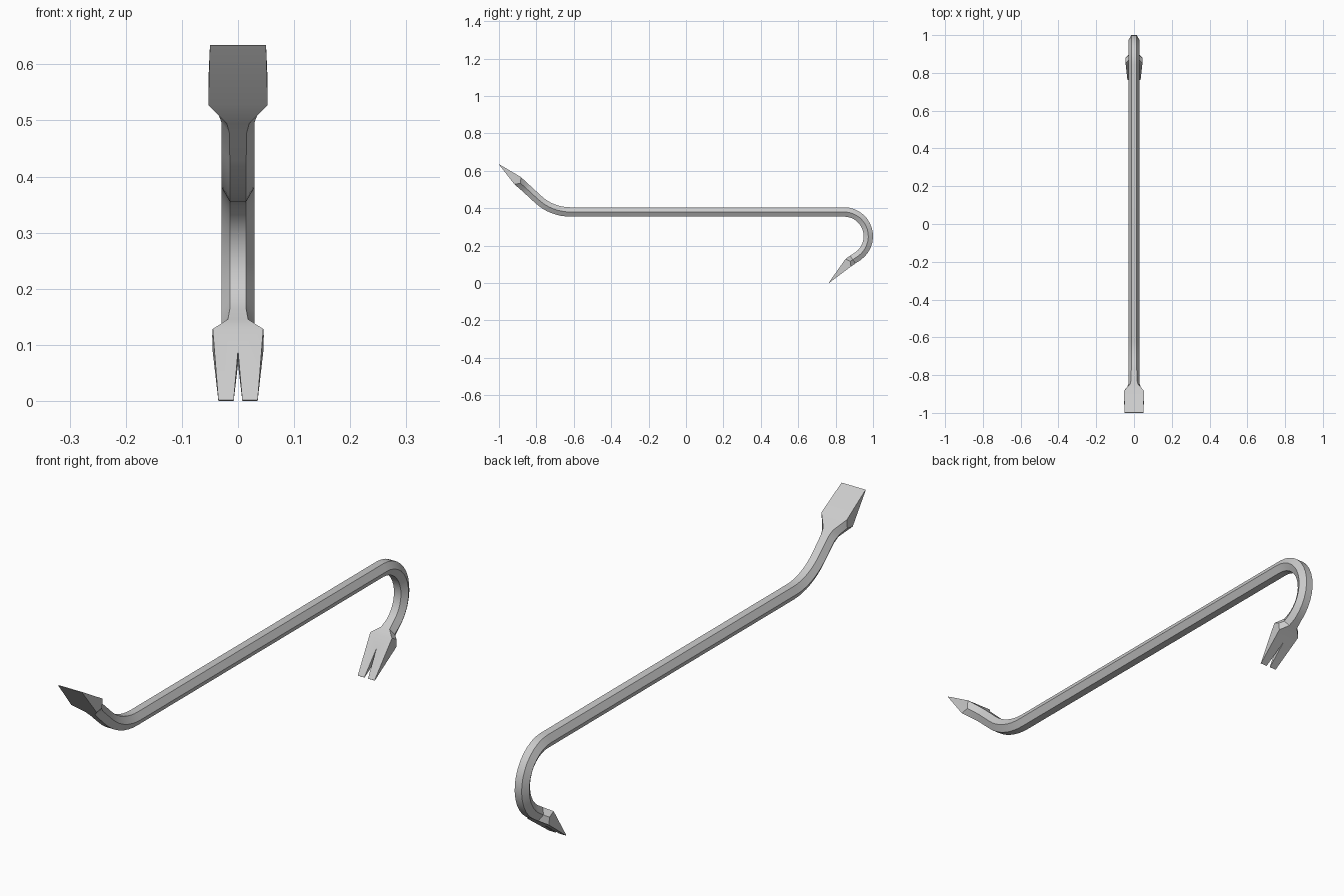
import bpy, bmesh
from math import sin, cos, radians, pi
from mathutils import Vector

if "Cube" in bpy.data.objects:
    bpy.data.objects.remove(bpy.data.objects["Cube"])

A, B, H = 0.029, 0.0145, 0.025   # hexagonal bar: half width, half flat, half height
rings = []


def ring(y, z, deg, a=A, b=B, h=H, shift=0.0):
    """Six-sided section at (y, z), facing along deg in the yz plane."""
    t = Vector((0, cos(radians(deg)), sin(radians(deg))))
    n = Vector((0, -t.z, t.y))
    c = Vector((0, y, z))
    section = [(a, 0, shift), (b, h, 0), (-b, h, 0),
               (-a, 0, shift), (-b, -h, 0), (b, -h, 0)]
    rings.append([c + Vector((u, 0, 0)) + n * v + t * s for u, v, s in section])


def back(y, z, deg, d):
    return y + cos(radians(deg)) * d, z + sin(radians(deg)) * d


# chisel end: thin tip, wide shoulder, flare into the bar
ring(-0.999, 0.634, -41, 0.05, 0.05, 0.001)
ring(-0.90, 0.547, -42, 0.053, 0.053, 0.026, 0.02)
ring(*back(-0.90, 0.547, -42, 0.05), -42, 0.036, 0.02)
ring(*back(-0.90, 0.547, -42, 0.075), -42, 0.0295, 0.0155)

# gentle bend up to the chisel
for i in range(9):
    d = -43 * (1 - i / 8)
    ring(-0.62 + 0.25 * sin(radians(d)), 0.63 - 0.25 * cos(radians(d)), d)

# hook bend at the far end
for i in range(15):
    d = -145 * i / 14
    r = radians(90 + d)
    ring(0.845 + 0.13 * cos(r), 0.25 + 0.13 * sin(r), d)

# claw end: flare, shoulder, thin tip
ring(*back(0.867, 0.108, -145, -0.03), -145, 0.0295, 0.018)
ring(0.867, 0.108, -145, 0.046, 0.045, 0.025, -0.014)
ring(0.764, 0.001, -134, 0.035, 0.035, 0.001)

# skin the sections
bm = bmesh.new()
loops = [[bm.verts.new(p) for p in r] for r in rings]
for p, q in zip(loops, loops[1:]):
    for i in range(6):
        j = (i + 1) % 6
        bm.faces.new((p[i], p[j], q[j], q[i]))
bm.faces.new(loops[0])
bm.faces.new(loops[-1])
bmesh.ops.recalc_face_normals(bm, faces=bm.faces)
me = bpy.data.meshes.new("crowbar")
bm.to_mesh(me)
bm.free()
bar = bpy.data.objects.new("crowbar", me)
bpy.context.collection.objects.link(bar)

# nail slot: tapered prism cut through the claw
apex = Vector((0, 0.827, 0.09))
d = Vector((0, -0.7, -0.714))
n = Vector((0, 0.714, -0.7))
tri = [apex, apex + d * 0.16 + Vector((0.0114, 0, 0)), apex + d * 0.16 - Vector((0.0114, 0, 0))]
bm = bmesh.new()
f = bm.faces.new([bm.verts.new(p - n * 0.06) for p in tri])
ex = bmesh.ops.extrude_face_region(bm, geom=[f])
bmesh.ops.translate(bm, vec=n * 0.12,
                    verts=[v for v in ex["geom"] if isinstance(v, bmesh.types.BMVert)])
bmesh.ops.recalc_face_normals(bm, faces=bm.faces)
cm = bpy.data.meshes.new("slot_cutter")
bm.to_mesh(cm)
bm.free()
cutter = bpy.data.objects.new("slot_cutter", cm)
cutter.hide_render = True
bpy.context.collection.objects.link(cutter)

bpy.context.view_layer.objects.active = bar
bar.select_set(True)
mod = bar.modifiers.new("nail_slot", 'BOOLEAN')
mod.operation = 'DIFFERENCE'
mod.solver = 'EXACT'
mod.object = cutter
bpy.ops.object.modifier_apply(modifier=mod.name)
bpy.data.objects.remove(cutter)

# smooth bends, crisp hexagon edges
bpy.ops.object.shade_smooth_by_angle(angle=radians(28))
